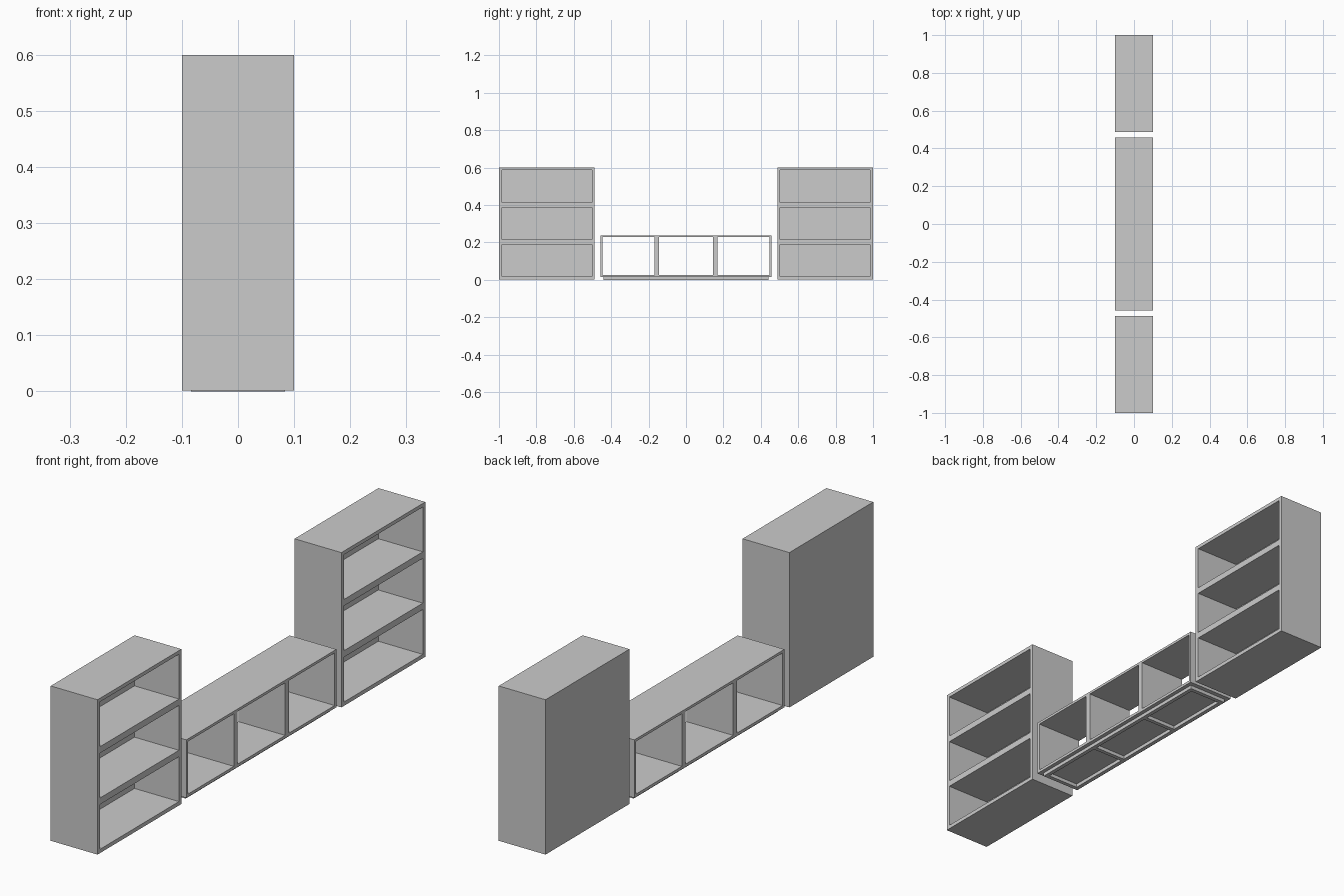
import bpy, bmesh

if "Cube" in bpy.data.objects:
    bpy.data.objects.remove(bpy.data.objects["Cube"])


def carcass(name, xs, ys, zs, is_open):
    """Closed shell around the solid cells of a small grid; is_open(i, j, k) marks empty cells."""
    cuts = (xs, ys, zs)
    size = [len(c) - 1 for c in cuts]

    def solid(c):
        return all(0 <= c[a] < size[a] for a in range(3)) and not is_open(*c)

    bm = bmesh.new()
    verts = {}

    def vert(p):
        if p not in verts:
            verts[p] = bm.verts.new([cuts[a][p[a]] for a in range(3)])
        return verts[p]

    cells = [(i, j, k) for i in range(size[0]) for j in range(size[1]) for k in range(size[2])]
    for c in filter(solid, cells):
        for a in range(3):
            u, v = (a + 1) % 3, (a + 2) % 3
            for side in (0, 1):
                near = list(c)
                near[a] += 2 * side - 1
                if solid(near):
                    continue
                ring = []
                for du, dv in ((0, 0), (1, 0), (1, 1), (0, 1)):
                    p = list(c)
                    p[a] += side
                    p[u] += du
                    p[v] += dv
                    ring.append(vert(tuple(p)))
                bm.faces.new(ring if side else ring[::-1])
    mesh = bpy.data.meshes.new(name)
    bm.to_mesh(mesh)
    bm.free()
    obj = bpy.data.objects.new(name, mesh)
    bpy.context.collection.objects.link(obj)
    return obj


# Tall bookcase with three compartments and a thin closed back, mirrored to the other end
bookcase = carcass(
    "bookcases",
    [-0.1, -0.09, 0.1],
    [0.488, 0.503, 0.985, 1.0],
    [0.002, 0.017, 0.19, 0.215, 0.388, 0.413, 0.586, 0.6],
    lambda i, j, k: i == 1 and j == 1 and k % 2 == 1)
mirror = bookcase.modifiers.new("mirror", 'MIRROR')
mirror.use_axis = (False, True, False)

# Low bench: three compartments open front to back
carcass(
    "low_bench",
    [-0.1, 0.1],
    [-0.458, -0.447, -0.168, -0.145, 0.145, 0.168, 0.447, 0.458],
    [0.014, 0.025, 0.228, 0.238],
    lambda i, j, k: j % 2 == 1 and k == 1)

# Plinth frame under the bench, with two cross bars
carcass(
    "plinth_frame",
    [-0.084, -0.068, 0.068, 0.084],
    [-0.44, -0.424, -0.158, -0.142, 0.142, 0.158, 0.424, 0.44],
    [0.0, 0.014],
    lambda i, j, k: i == 1 and j % 2 == 1)
